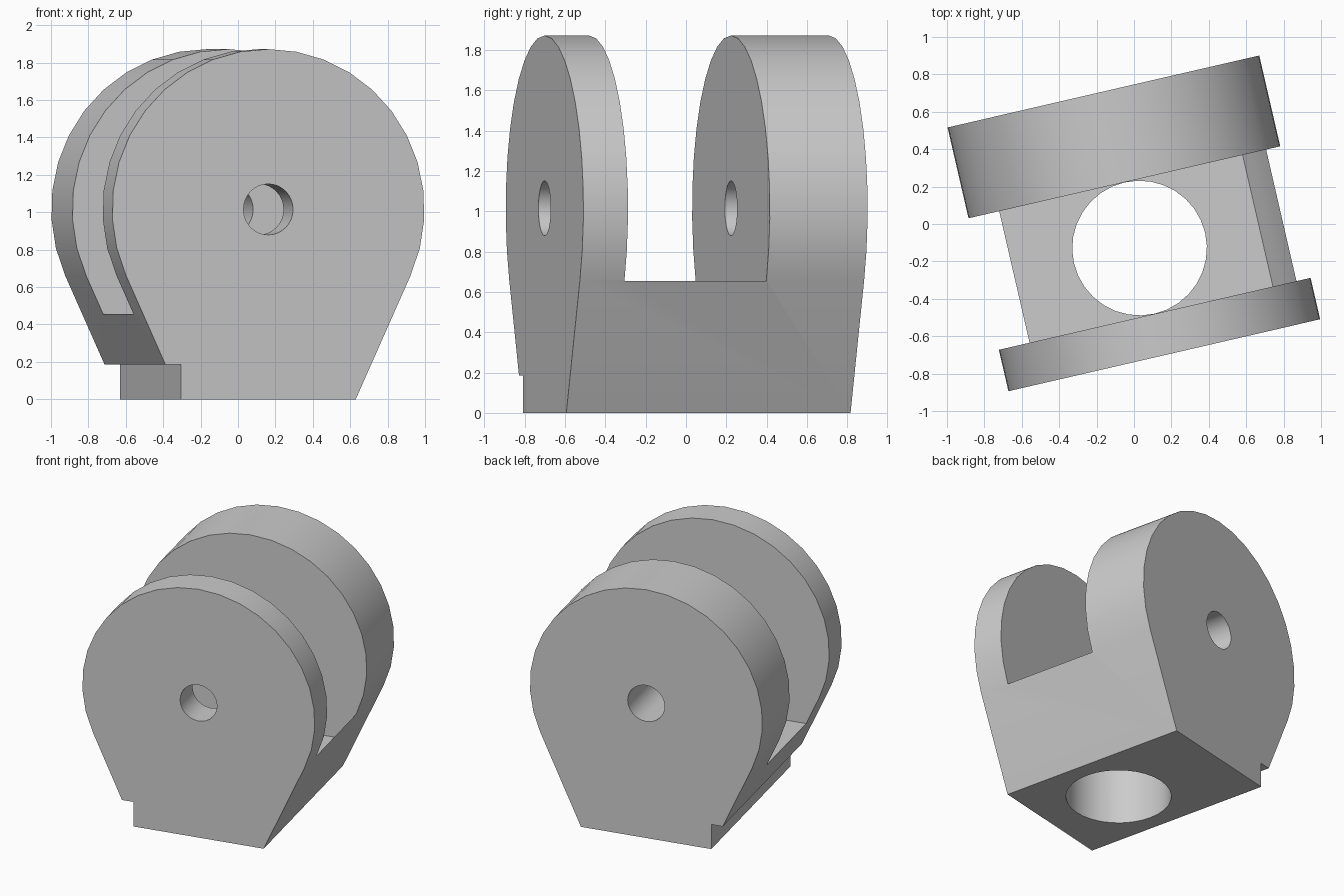
import bpy, bmesh
from math import sin, cos, radians, asin, atan2, sqrt, hypot
from mathutils import Matrix

cube = bpy.data.objects.get("Cube")
if cube:
    bpy.data.objects.remove(cube, do_unlink=True)

R, CZ = 0.857, 1.015            # rounded lug radius and pin height
FOOT = 0.48                     # half width of the foot
FRONT, BACK = -0.72, 0.727      # outer faces of the two lugs
SLOT_FRONT, SLOT_BACK = -0.493, 0.229
FLOOR, LIP = 0.455, 0.655       # slot floor and top of the side lip
TURN = Matrix.Rotation(radians(13), 4, "Z")

grey = bpy.data.materials.new("plain_grey")
grey.use_nodes = True
grey.diffuse_color = (0.6, 0.6, 0.6, 1)
grey.node_tree.nodes["Principled BSDF"].inputs["Base Color"].default_value = (0.6, 0.6, 0.6, 1)


def arc(radius, start, end, steps, cx=0.0, cy=0.0):
    """Points along an arc, angles in radians."""
    return [(cx + radius * cos(start + (end - start) * i / steps),
             cy + radius * sin(start + (end - start) * i / steps))
            for i in range(steps + 1)]


def prism(name, outline, low, high, upright=False):
    """Extrude an outline along y, or along z when upright."""
    bm = bmesh.new()
    place = (lambda a, b: (a, b, low)) if upright else (lambda a, b: (a, low, b))
    face = bm.faces.new([bm.verts.new(place(a, b)) for a, b in outline])
    ext = bmesh.ops.extrude_face_region(bm, geom=[face])
    moved = [g for g in ext["geom"] if isinstance(g, bmesh.types.BMVert)]
    shift = (0, 0, high - low) if upright else (0, high - low, 0)
    bmesh.ops.translate(bm, verts=moved, vec=shift)
    bmesh.ops.recalc_face_normals(bm, faces=bm.faces)
    mesh = bpy.data.meshes.new(name)
    bm.to_mesh(mesh)
    bm.free()
    mesh.materials.append(grey)
    obj = bpy.data.objects.new(name, mesh)
    bpy.context.collection.objects.link(obj)
    return obj


def circle(radius, cx, cy, steps=32):
    return arc(radius, 0, radians(360), steps, cx, cy)[:-1]


# Body: round top with tangent sides narrowing to the foot, stepped on one side
reach = hypot(FOOT, CZ)
side = atan2(CZ, -FOOT) - asin(R / reach)       # direction of the slanted side
tangent = side - radians(90)
step_z = 0.185
step_x = FOOT + step_z * cos(side) / sin(side)
outline = [(-FOOT, 0), (FOOT, 0)]
outline += arc(R, tangent, radians(180) - tangent, 22, 0, CZ)
outline += [(-step_x, step_z), (-FOOT, step_z)]
body = prism("clevis_body", outline, FRONT, BACK)

# Slot between the lugs, with a curved lip left on one side
lip_start = -asin((CZ - FLOOR) / R)
lip_end = -asin((CZ - LIP) / R)
slot_shape = [(-1.2, FLOOR)] + arc(R, lip_start, lip_end, 3, 0, CZ)
slot_shape += [(1.2, LIP), (1.2, 2.2), (-1.2, 2.2)]
slot = prism("slot_cutter", slot_shape, SLOT_FRONT, SLOT_BACK)

# Pin hole through both lugs and the large hole down through the base
pin = prism("pin_hole_cutter", circle(0.136, 0, CZ), -1, 1)
mid = (SLOT_FRONT + SLOT_BACK) / 2
bore = prism("base_hole_cutter", circle(0.36, 0, mid), -0.2, 0.9, upright=True)

cutters = [slot, pin, bore]
for cutter in cutters:
    cutter.hide_render = True
    mod = body.modifiers.new(cutter.name, "BOOLEAN")
    mod.operation, mod.solver, mod.object = "DIFFERENCE", "EXACT", cutter

# Bake the cuts, then turn the finished body
graph = bpy.context.evaluated_depsgraph_get()
done = bpy.data.meshes.new_from_object(body.evaluated_get(graph))
body.modifiers.clear()
body.data = done
for cutter in cutters:
    bpy.data.objects.remove(cutter, do_unlink=True)
done.transform(TURN)

for o in bpy.context.selected_objects:
    o.select_set(False)
body.select_set(True)
bpy.context.view_layer.objects.active = body
bpy.ops.object.shade_smooth_by_angle(angle=radians(30))
